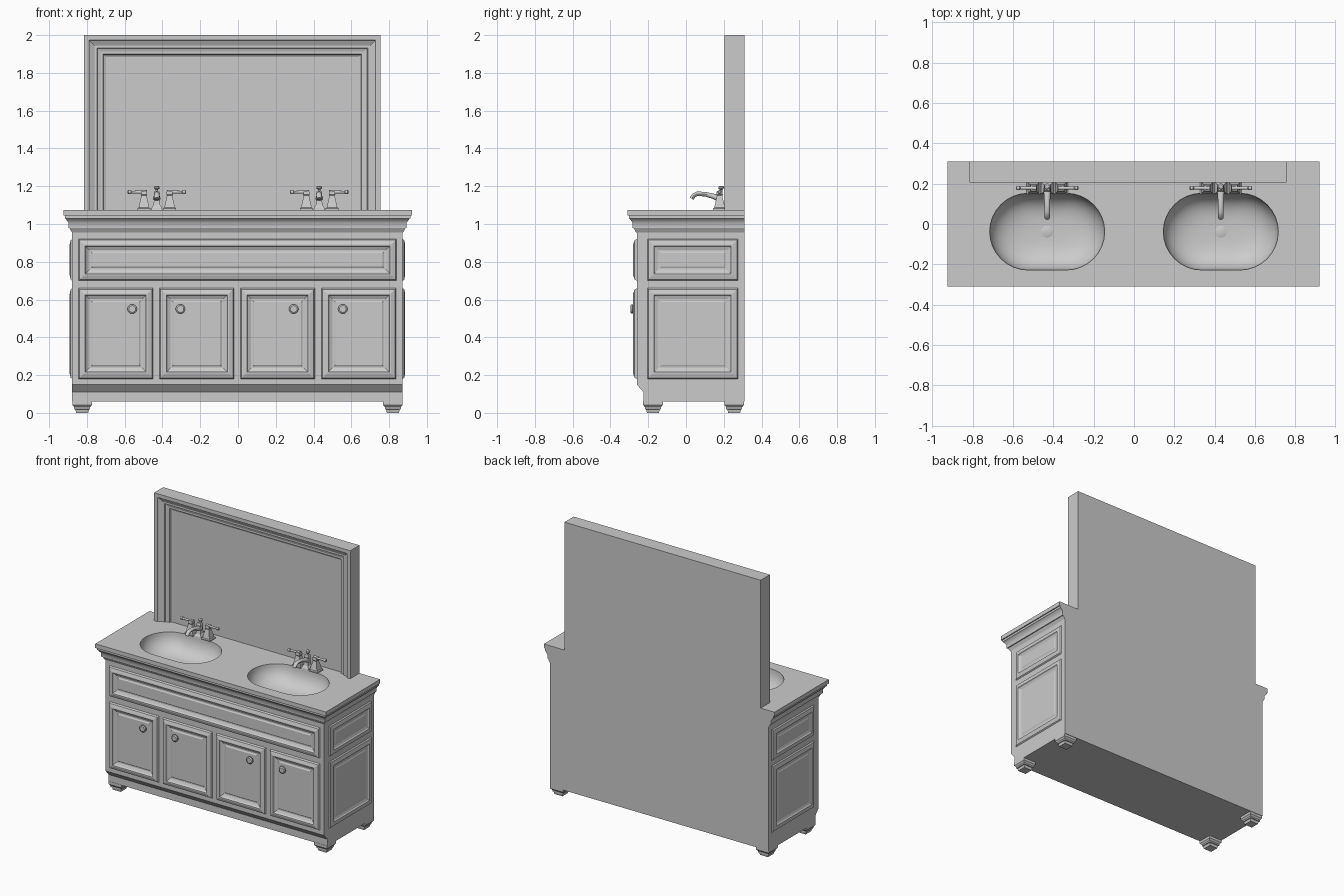
import bpy, bmesh
from math import pi, sin, cos, radians
from mathutils import Vector

if "Cube" in bpy.data.objects:
    bpy.data.objects.remove(bpy.data.objects["Cube"])

grey = bpy.data.materials.new("plain_grey")
grey.use_nodes = True
grey.diffuse_color = (0.6, 0.6, 0.6, 1)
grey.node_tree.nodes["Principled BSDF"].inputs["Base Color"].default_value = (0.6, 0.6, 0.6, 1)


def finish(name, bm, smooth=False):
    bmesh.ops.recalc_face_normals(bm, faces=bm.faces)
    mesh = bpy.data.meshes.new(name)
    bm.to_mesh(mesh)
    bm.free()
    mesh.materials.append(grey)
    obj = bpy.data.objects.new(name, mesh)
    bpy.context.collection.objects.link(obj)
    if smooth:
        bpy.ops.object.select_all(action='DESELECT')
        obj.select_set(True)
        bpy.context.view_layer.objects.active = obj
        bpy.ops.object.shade_smooth_by_angle(angle=radians(35))
    return obj


def loft(bm, rings, cap_start=True, cap_end=True, closed=True):
    """Join rings of points with quads; returns the vertex rings."""
    rows = [[bm.verts.new(p) for p in ring] for ring in rings]
    n = len(rows[0])
    for a, b in zip(rows, rows[1:]):
        for i in range(n if closed else n - 1):
            j = (i + 1) % n
            bm.faces.new((a[i], a[j], b[j], b[i]))
    if cap_start:
        bm.faces.new(rows[0])
    if cap_end:
        bm.faces.new(rows[-1])
    return rows


def rect(x0, x1, y0, y1, z):
    return [(x0, y0, z), (x1, y0, z), (x1, y1, z), (x0, y1, z)]


def square(x, y, half, z):
    return rect(x - half, x + half, y - half, y + half, z)


def lathe(name, origin, axis, profile, n=20):
    """Turned part: profile holds (radius, distance along axis)."""
    axis = Vector(axis)
    u = axis.orthogonal().normalized()
    v = axis.cross(u)
    bm = bmesh.new()
    loft(bm, [[Vector(origin) + axis * h + (u * cos(2 * pi * i / n) + v * sin(2 * pi * i / n)) * r
               for i in range(n)] for r, h in profile])
    return finish(name, bm, True)


# Cabinet body with set-back plinth
LEFT, RIGHT, FRONT, BACK = 0.872, -0.878, -0.26, 0.31
bm = bmesh.new()
loft(bm, [rect(RIGHT, LEFT, y, BACK, z) for y, z in
          ((-0.225, 0.06), (-0.225, 0.11), (FRONT, 0.15), (FRONT, 0.97))], cap_end=False)
finish("cabinet_body", bm)

# Stepped feet
for side, x in (("right", -0.825), ("left", 0.82)):
    for end, y in (("front", -0.175), ("back", 0.255)):
        bm = bmesh.new()
        loft(bm, [square(x, y, h, z) for h, z in
                  ((0.032, 0), (0.036, 0.018), (0.042, 0.02), (0.042, 0.03), (0.052, 0.042), (0.052, 0.062))])
        finish(f"{end}_{side}_foot", bm)

# Countertop with moulded edge and two oval basins
TOP = 1.075
STRAIGHT, RADIUS, BASIN_Y = 0.095, 0.19, -0.038


def stadium(cx, s, z, n=16):
    pts = []
    for end, start in ((1, -pi / 2), (-1, pi / 2)):
        for i in range(n + 1):
            a = start + pi * i / n
            pts.append((cx + s * (end * STRAIGHT + RADIUS * cos(a)), BASIN_Y + s * RADIUS * sin(a), z))
    return pts


bm = bmesh.new()
edge_profile = ((0.046, 0.955), (0.033, 0.978), (0.028, 0.98), (0.028, 1.005),
                (0.012, 1.028), (0.008, 1.03), (0.008, 1.045), (0, 1.045), (0, TOP))
rows = loft(bm, [rect(-0.925 + d, 0.92 - d, -0.31 + d, BACK, z) for d, z in edge_profile], False, False)
loops = [rows[-1]]
for cx in (-0.43, 0.43):
    rings = [stadium(cx, 1, TOP)]
    for k in range(1, 11):
        a = k / 10 * radians(88)
        rings.append(stadium(cx, max(cos(a) ** 0.6, 0.14), TOP - 0.14 * sin(a)))
    loops.append(loft(bm, rings, cap_start=False)[0])
rim = [bm.edges.get((l[i], l[(i + 1) % len(l)])) for l in loops for i in range(len(l))]
bmesh.ops.triangle_fill(bm, edges=rim, use_beauty=True, use_dissolve=False, normal=(0, 0, 1))
finish("countertop_with_basins", bm, True)
for side, cx in (("right", -0.43), ("left", 0.43)):
    lathe(f"{side}_drain", (cx, BASIN_Y, TOP - 0.141), (0, 0, 1), ((0.029, 0), (0.029, 0.006), (0.024, 0.008)))

# Framed panels: (inset, height) profile round a raised field
PANEL = ((0, 0), (0.006, 0.012), (0.028, 0.02), (0.036, 0.02), (0.042, 0.01), (0.058, 0.002),
         (0.066, 0.002), (0.074, 0.007))


def panel(name, u0, u1, v0, v1, place, height=1):
    bm = bmesh.new()
    loft(bm, [[place(u, v, h * height) for u, v in
               ((u0 + d, v0 + d), (u1 - d, v0 + d), (u1 - d, v1 - d), (u0 + d, v1 - d))]
              for d, h in PANEL], cap_start=False)
    finish(name, bm)


def on_front(u, v, h):
    return (u, FRONT - h, v)


def on_left(u, v, h):
    return (LEFT + h, u, v)


def on_right(u, v, h):
    return (RIGHT - h, u, v)


panel("drawer_front", -0.845, 0.84, 0.70, 0.92, on_front)
for i, (x, knob_x) in enumerate(((-0.845, -0.56), (-0.415, -0.305), (0.012, 0.295), (0.442, 0.555))):
    panel(f"door_{i + 1}", x, x + 0.395, 0.18, 0.66, on_front)
    lathe(f"door_knob_{i + 1}", (knob_x, FRONT, 0.55), (0, -1, 0),
          ((0.012, 0), (0.012, 0.02), (0.025, 0.022), (0.025, 0.03), (0.018, 0.035)))
for side, place in (("left", on_left), ("right", on_right)):
    panel(f"{side}_upper_panel", -0.205, 0.275, 0.70, 0.92, place, 0.65)
    panel(f"{side}_lower_panel", -0.205, 0.275, 0.18, 0.66, place, 0.65)

# Mirror with stepped frame on the top and both sides
bm = bmesh.new()
frame_profile = ((0, BACK), (0, 0.205), (0.026, 0.205), (0.03, 0.212), (0.056, 0.225), (0.068, 0.225),
                 (0.072, 0.235), (0.088, 0.24), (0.1, 0.24), (0.104, 0.25), (0.115, 0.255))
loft(bm, [[(-0.815 + d, y, TOP - 0.01), (-0.815 + d, y, 2 - d), (0.755 - d, y, 2 - d), (0.755 - d, y, TOP - 0.01)]
          for d, y in frame_profile], closed=False)
finish("mirror", bm)
bm = bmesh.new()
loft(bm, [rect(-0.815, 0.755, 0.26, BACK, z) for z in (0.95, TOP)])
finish("mirror_base", bm)

# Faucets: spout, finial and two lever handles each
TAP_Y = 0.178
for side, cx in (("right", -0.43), ("left", 0.43)):
    bm = bmesh.new()
    loft(bm, [square(cx, TAP_Y, h, z) for h, z in
              ((0.03, TOP), (0.028, 1.085), (0.018, 1.1), (0.014, 1.13), (0.016, 1.165), (0.012, 1.175))])
    finish(f"{side}_faucet_body", bm)
    lathe(f"{side}_faucet_finial", (cx, TAP_Y + 0.008, 1.165), (0, 0, 1),
          ((0.008, 0), (0.006, 0.015), (0.014, 0.022), (0.015, 0.032), (0.008, 0.037)), 12)
    # Flattened spout swept forward and down
    path = ((TAP_Y, 1.135, 0.02), (0.14, 1.148, 0.016), (0.1, 1.158, 0.014),
            (0.06, 1.16, 0.014), (0.04, 1.15, 0.014), (0.03, 1.134, 0.013))
    bm = bmesh.new()
    rings = []
    for i, (y, z, r) in enumerate(path):
        before, after = path[max(i - 1, 0)], path[min(i + 1, len(path) - 1)]
        across = Vector((0, before[1] - after[1], after[0] - before[0])).normalized()
        rings.append([Vector((cx + r * cos(a), y, z)) + across * r * 0.85 * sin(a)
                      for a in (2 * pi * k / 12 for k in range(12))])
    loft(bm, rings)
    finish(f"{side}_spout", bm, True)
    for hand, s in (("right", -1), ("left", 1)):
        x = cx + s * 0.068
        bm = bmesh.new()
        loft(bm, [square(x, TAP_Y, h, z) for h, z in
                  ((0.034, TOP), (0.034, 1.083), (0.028, 1.088), (0.014, 1.15), (0.017, 1.155), (0.015, 1.175))])
        finish(f"{side}_faucet_{hand}_handle", bm)
        lathe(f"{side}_faucet_{hand}_lever", (x - s * 0.015, TAP_Y, 1.169), (s, 0, 0),
              ((0.011, 0), (0.008, 0.03), (0.007, 0.08), (0.011, 0.084), (0.011, 0.098), (0.006, 0.102)), 12)
